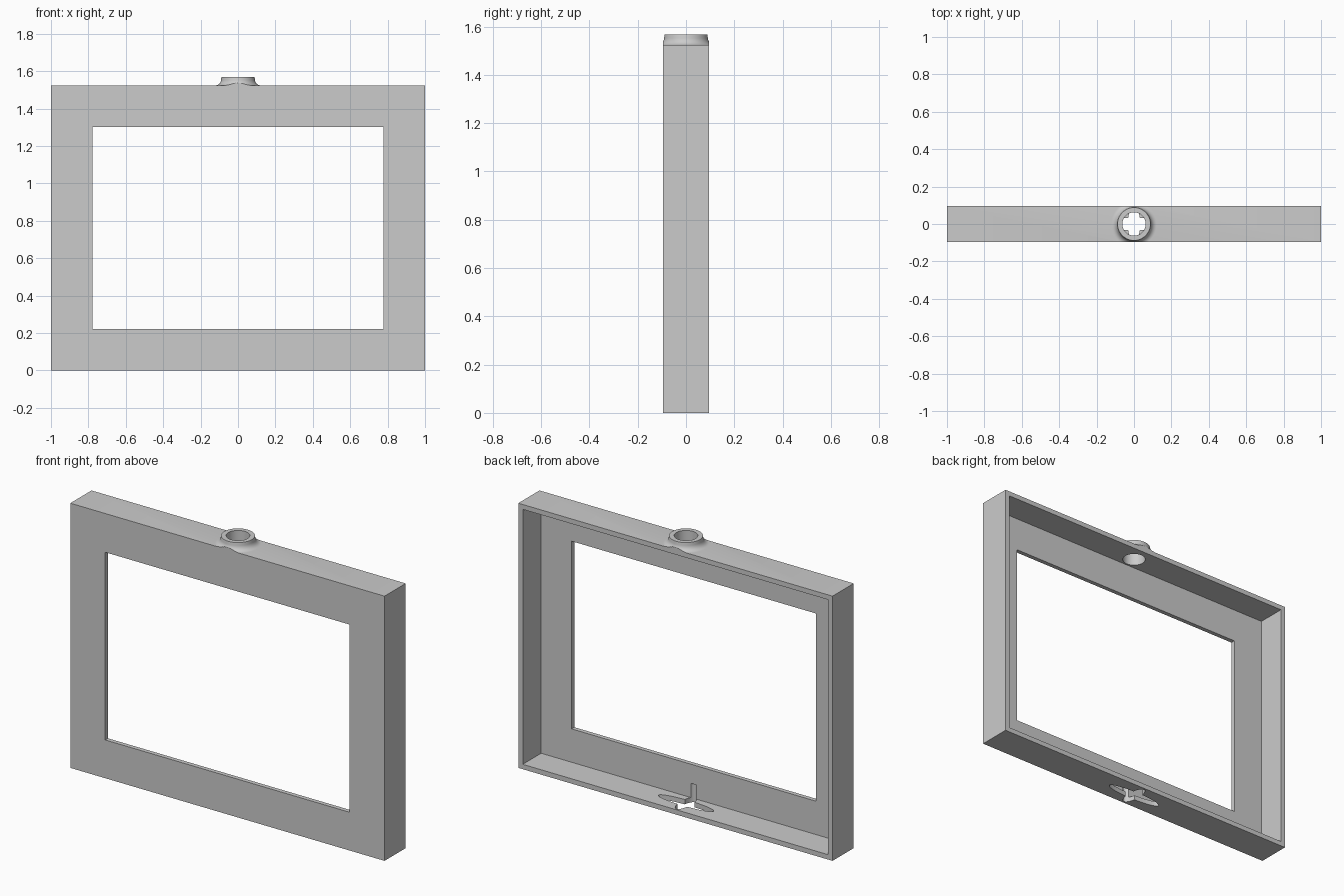
import bpy, bmesh, math

old = bpy.data.objects.get("Cube")
if old:
    bpy.data.objects.remove(old, do_unlink=True)

HALF_DEPTH, HEIGHT, WALL, PLATE = 0.096, 1.523, 0.028, 0.025
TOP = 1.568

grey = bpy.data.materials.new("neutral grey")
grey.use_nodes = True
colour = (0.6, 0.6, 0.6, 1)
grey.diffuse_color = colour
grey.node_tree.nodes["Principled BSDF"].inputs["Base Color"].default_value = colour


def make(name, bm):
    bmesh.ops.recalc_face_normals(bm, faces=bm.faces)
    mesh = bpy.data.meshes.new(name)
    bm.to_mesh(mesh)
    bm.free()
    mesh.materials.append(grey)
    ob = bpy.data.objects.new(name, mesh)
    bpy.context.collection.objects.link(ob)
    return ob


def box(name, x, y0, y1, z0, z1):
    bm = bmesh.new()
    bmesh.ops.create_cube(bm, size=1)
    for v in bm.verts:
        v.co = (v.co.x * 2 * x, y1 if v.co.y > 0 else y0, z1 if v.co.z > 0 else z0)
    return make(name, bm)


def lathe(name, profile, sx=1, sy=1, steps=64):
    """Solid of stacked rings, capped at both ends."""
    bm = bmesh.new()
    rings = []
    for r, z in profile:
        angles = [math.tau * i / steps for i in range(steps)]
        rings.append([bm.verts.new((r * sx * math.cos(a), r * sy * math.sin(a), z)) for a in angles])
    for low, high in zip(rings, rings[1:]):
        for i in range(steps):
            j = (i + 1) % steps
            bm.faces.new((low[i], low[j], high[j], high[i]))
    bm.faces.new(rings[0])
    bm.faces.new(rings[-1])
    return make(name, bm)


def combine(target, tool, operation):
    mod = target.modifiers.new(operation.lower(), "BOOLEAN")
    mod.operation, mod.solver, mod.object = operation, "EXACT", tool
    bpy.context.view_layer.objects.active = target
    bpy.ops.object.modifier_apply(modifier=mod.name)
    bpy.data.objects.remove(tool, do_unlink=True)


# Open-backed frame with a front window
frame = box("frame", 1, -HALF_DEPTH, HALF_DEPTH, 0, HEIGHT)
combine(frame, box("cavity", 1 - WALL, PLATE - HALF_DEPTH, 1, WALL, HEIGHT - WALL), "DIFFERENCE")
combine(frame, box("window", 0.778, -1, 1, 0.22, 1.3), "DIFFERENCE")

# Flared collar, trimmed flush with the front and back
flare = [(0.122, HEIGHT - 0.015), (0.122, HEIGHT)]
for i in range(1, 9):
    a = i / 8 * math.pi / 2
    flare.append((0.122 - 0.032 * math.sin(a), HEIGHT + 0.034 * (1 - math.cos(a))))
flare.append((0.088, TOP))
collar = lathe("collar", flare)
combine(collar, box("trim", 1, -HALF_DEPTH, HALF_DEPTH, 1, 2), "INTERSECT")
combine(frame, collar, "UNION")

# Bore through the collar and top wall
combine(frame, lathe("bore", [(0.062, 1.4), (0.062, 1.7)]), "DIFFERENCE")

# Crossed elliptical slots in the bottom wall
for sx, sy in ((0.175, 0.034), (0.034, 0.085)):
    combine(frame, lathe("slot", [(1, -0.1), (1, 0.11)], sx, sy), "DIFFERENCE")

bpy.ops.object.select_all(action="DESELECT")
frame.select_set(True)
bpy.context.view_layer.objects.active = frame
bpy.ops.object.shade_smooth_by_angle(angle=math.radians(30))
